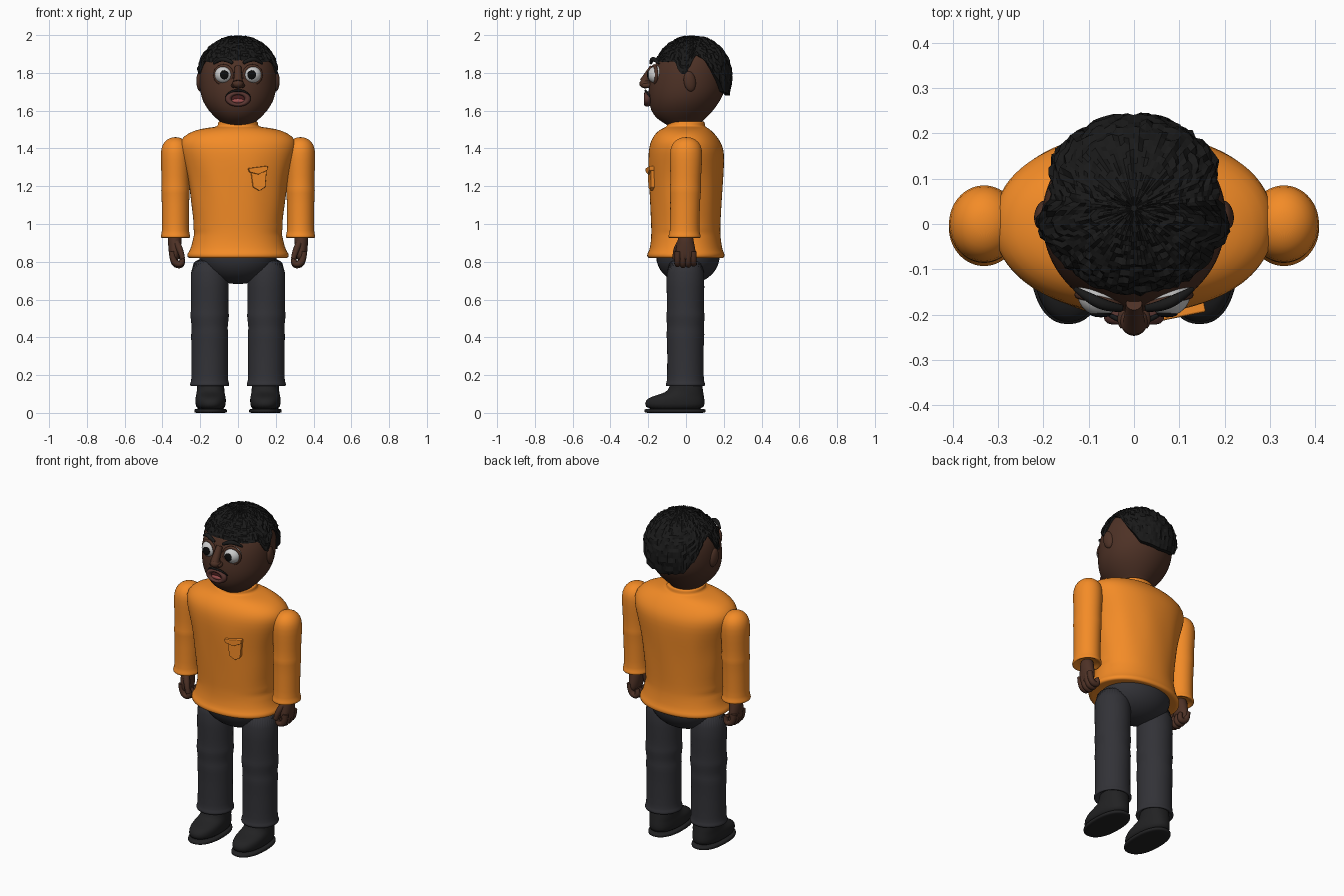
import bpy, bmesh, math, random
from mathutils import Matrix, Vector

random.seed(4)
COLORS = {
    "orange": (0.90, 0.26, 0.02), "skin": (0.075, 0.031, 0.019), "charcoal": (0.032, 0.032, 0.038),
    "shoe": (0.016, 0.016, 0.017), "hair": (0.010, 0.010, 0.010), "white": (0.85, 0.85, 0.85),
    "black": (0.004, 0.004, 0.004), "mouth": (0.06, 0.012, 0.012), "pink": (0.35, 0.08, 0.08),
    "lip": (0.10, 0.036, 0.030),
}
MATS = {}
for key, rgb in COLORS.items():
    MATS[key] = bpy.data.materials.new(key)
    MATS[key].diffuse_color = (*rgb, 1)


def finish(bm, name, mat, smooth=True, subsurf=0):
    bmesh.ops.recalc_face_normals(bm, faces=bm.faces[:])
    me = bpy.data.meshes.new(name)
    for f in bm.faces:
        f.smooth = smooth
    bm.to_mesh(me)
    bm.free()
    me.materials.append(MATS[mat])
    ob = bpy.data.objects.new(name, me)
    bpy.context.collection.objects.link(ob)
    if subsurf:
        m = ob.modifiers.new("smooth", "SUBSURF")
        m.levels = m.render_levels = subsurf
    return ob


def bridge(bm, rings):
    n = len(rings[0])
    for a, b in zip(rings, rings[1:]):
        for i in range(n):
            bm.faces.new((a[i], a[(i + 1) % n], b[(i + 1) % n], b[i]))
    bm.faces.new(rings[0])
    bm.faces.new(rings[-1])


def loft(name, mat, rings, cx=0.0, e=2.0, n=40, fold=None):
    """Stack of superellipse rings (z, y_front, y_back, half_width)."""
    bm = bmesh.new()
    out = []
    for z, y0, y1, rx in rings:
        ring = []
        for i in range(n):
            a = 2 * math.pi * i / n
            c, s = math.cos(a), math.sin(a)
            x = rx * math.copysign(abs(c) ** (2 / e), c)
            y = (y1 - y0) / 2 * math.copysign(abs(s) ** (2 / e), s)
            k = 1 + (fold(a, z) if fold else 0)
            ring.append(bm.verts.new((cx + x * k, (y0 + y1) / 2 + y * k, z)))
        out.append(ring)
    bridge(bm, out)
    return finish(bm, name, mat, subsurf=1)


def ball(name, mat, loc, size, rot=(0, 0, 0)):
    bm = bmesh.new()
    bmesh.ops.create_uvsphere(bm, u_segments=32, v_segments=18, radius=1)
    ob = finish(bm, name, mat)
    ob.location, ob.scale, ob.rotation_euler = loc, size, rot
    return ob


def ring(name, mat, loc, major, minor, scale=(1, 1, 1), yaw=0):
    bpy.ops.mesh.primitive_torus_add(major_radius=major, minor_radius=minor, major_segments=36,
                                     minor_segments=12, location=loc, rotation=(math.pi / 2, 0, yaw))
    ob = bpy.context.object
    ob.name, ob.scale = name, scale
    ob.data.materials.append(MATS[mat])
    bpy.ops.object.shade_smooth()


def tube(name, mat, pts, radii):
    cu = bpy.data.curves.new(name, "CURVE")
    cu.dimensions, cu.bevel_depth, cu.bevel_resolution, cu.use_fill_caps = "3D", 1.0, 4, True
    sp = cu.splines.new("NURBS")
    sp.points.add(len(pts) - 1)
    for p, co, r in zip(sp.points, pts, radii):
        p.co, p.radius = (*co, 1), r
    sp.use_endpoint_u, sp.order_u, sp.resolution_u = True, 3, 6
    cu.materials.append(MATS[mat])
    ob = bpy.data.objects.new(name, cu)
    bpy.context.collection.objects.link(ob)
    bpy.ops.object.select_all(action="DESELECT")
    ob.select_set(True)
    bpy.context.view_layer.objects.active = ob
    bpy.ops.object.convert(target="MESH")


# Shirt body with rolled hem, sloping shoulders and collar
def shirt_fold(a, z):
    waist = math.exp(-((z - 0.96) / 0.07) ** 2) * math.cos(a) ** 4
    chest = math.exp(-((z - 1.2) / 0.13) ** 2)
    return 0.02 * waist * math.sin(z * 130) + 0.008 * chest * math.sin(9 * a + z * 6)


loft("shirt", "orange", [
    (0.83, -0.15, 0.15, 0.20), (0.818, -0.19, 0.19, 0.25), (0.822, -0.207, 0.205, 0.27),
    (0.845, -0.206, 0.204, 0.268), (0.855, -0.195, 0.195, 0.257), (0.90, -0.187, 0.187, 0.243),
    (0.925, -0.185, 0.184, 0.236), (0.95, -0.184, 0.182, 0.233), (0.975, -0.184, 0.182, 0.234),
    (1.0, -0.185, 0.182, 0.236), (1.1, -0.19, 0.187, 0.247), (1.18, -0.194, 0.192, 0.256),
    (1.25, -0.197, 0.197, 0.267), (1.34, -0.2, 0.203, 0.295), (1.40, -0.197, 0.2, 0.312),
    (1.445, -0.185, 0.178, 0.308), (1.482, -0.160, 0.148, 0.265), (1.505, -0.13, 0.122, 0.20),
    (1.513, -0.108, 0.105, 0.125), (1.518, -0.1, 0.1, 0.105), (1.537, -0.102, 0.1, 0.107),
    (1.545, -0.096, 0.094, 0.1), (1.535, -0.08, 0.08, 0.085)], e=2.15, n=64, fold=shirt_fold)

# Chest pocket with a loose flap
def pocket_plate(name, pts, y, depth):
    bm = bmesh.new()
    f = bm.faces.new([bm.verts.new((x, 0, z)) for x, z in pts])
    g = bmesh.ops.extrude_face_region(bm, geom=[f])
    bmesh.ops.translate(bm, vec=(0, depth, 0), verts=[v for v in g["geom"] if isinstance(v, bmesh.types.BMVert)])
    ob = finish(bm, name, "orange", smooth=False)
    ob.location, ob.rotation_euler = (0.11, y, 1.24), (0, 0, 0.2)
    m = ob.modifiers.new("soft", "BEVEL")
    m.width, m.segments = 0.004, 2


pocket_plate("pocket", [(-0.042, 0.04), (0.044, 0.05), (0.036, -0.045), (0.005, -0.065), (-0.03, -0.045)], -0.194, 0.03)
pocket_plate("pocket_flap", [(-0.055, 0.055), (0.05, 0.068), (0.048, 0.045), (0.0, 0.022), (-0.05, 0.035)], -0.204, 0.035)

# Seat of the trousers
ball("trouser_seat", "charcoal", (0, 0.01, 0.83), (0.205, 0.168, 0.148))

# Head
loft("head", "skin", [
    (1.50, -0.07, 0.08, 0.075), (1.535, -0.115, 0.075, 0.085), (1.555, -0.155, 0.10, 0.112),
    (1.60, -0.187, 0.145, 0.157), (1.65, -0.197, 0.18, 0.188), (1.70, -0.2, 0.205, 0.201),
    (1.76, -0.193, 0.215, 0.205), (1.82, -0.178, 0.215, 0.203), (1.88, -0.146, 0.2, 0.188),
    (1.93, -0.105, 0.165, 0.15), (1.96, -0.05, 0.11, 0.09), (1.965, 0.0, 0.05, 0.03)])

# Hair cap: hairline height by azimuth from the front, lumpy surface
LINE = [(0, 1.868), (40, 1.857), (62, 1.86), (71, 1.80), (79, 1.79), (88, 1.85), (95, 1.895),
        (110, 1.87), (125, 1.79), (145, 1.70), (180, 1.68)]


def hairline(deg):
    for (a0, z0), (a1, z1) in zip(LINE, LINE[1:]):
        if deg <= a1:
            return z0 + (z1 - z0) * (deg - a0) / (a1 - a0)
    return LINE[-1][1]


bm = bmesh.new()
N, M, ZC = 90, 22, 1.79
rings = [[] for _ in range(M + 1)]
for i in range(N):
    az = 360 * i / N
    zl = hairline(az if az <= 180 else 360 - az)
    low = math.asin((zl - ZC) / (0.206 if zl > ZC else 0.3))
    for j in range(M + 1):
        p = low + (1.54 - low) * max(0, j - 1) / (M - 1)
        k = 0.88 if j == 0 else 1 + random.uniform(-0.035, 0.03) * (1 if j < M - 2 else 0.3)
        c, a = math.cos(p) * k, math.radians(az)
        z = ZC + math.sin(p) * (0.206 if p > 0 else 0.3) * (1 if j == 0 else k)
        rings[j].append(bm.verts.new((0.215 * c * math.sin(a), 0.035 - 0.208 * c * math.cos(a), z)))
bridge(bm, rings)
finish(bm, "hair", "hair", smooth=False)

# Nose, mouth
tube("nose_bridge", "skin", [(0, -0.175, 1.83), (0, -0.20, 1.79), (0, -0.222, 1.75)], [0.018, 0.02, 0.026])
ball("nose_tip", "skin", (0, -0.215, 1.742), (0.03, 0.032, 0.024))
ring("lips", "lip", (0, -0.205, 1.662), 0.047, 0.015, (1.08, 0.66, 1.1))
ball("mouth_cavity", "mouth", (0, -0.197, 1.662), (0.05, 0.012, 0.028))
ball("tongue", "pink", (0, -0.203, 1.652), (0.034, 0.012, 0.013))
tube("upper_lip_shadow", "hair", [(-0.066, -0.192, 1.675), (-0.04, -0.212, 1.704), (0, -0.214, 1.706),
     (0.04, -0.212, 1.704), (0.066, -0.192, 1.675)], [0.003, 0.006, 0.006, 0.006, 0.003])

for s, side in ((-1, "left"), (1, "right")):
    # Eye, iris, lids and brow
    ball(f"{side}_eye", "white", (s * 0.075, -0.153, 1.79), (0.05, 0.05, 0.048))
    ball(f"{side}_iris", "black", (s * 0.073, -0.199, 1.79), (0.023, 0.007, 0.024))
    ring(f"{side}_eyelid", "skin", (s * 0.077, -0.168, 1.79), 0.047, 0.009, yaw=s * 0.25)
    tube(f"{side}_brow", "hair", [(s * 0.028, -0.186, 1.852), (s * 0.06, -0.182, 1.872),
         (s * 0.10, -0.163, 1.872), (s * 0.13, -0.143, 1.848)], [0.008, 0.013, 0.012, 0.005])
    tube(f"{side}_nostril", "skin", [(s * 0.018, -0.19, 1.735), (s * 0.028, -0.212, 1.733),
         (s * 0.02, -0.225, 1.734)], [0.013, 0.014, 0.011])
    # Ear
    ball(f"{side}_ear", "skin", (s * 0.2, 0.02, 1.755), (0.02, 0.032, 0.054), (0.15, 0, s * 0.2))

    # Sleeve with domed shoulder and cuff
    loft(f"{side}_sleeve", "orange", [
        (0.945, -0.06, 0.045, 0.05), (0.925, -0.085, 0.07, 0.07), (0.927, -0.094, 0.079, 0.079),
        (0.943, -0.093, 0.078, 0.078), (0.95, -0.085, 0.07, 0.071), (1.05, -0.084, 0.072, 0.072),
        (1.15, -0.083, 0.076, 0.073), (1.18, -0.088, 0.081, 0.077), (1.205, -0.082, 0.077, 0.073),
        (1.3, -0.084, 0.083, 0.076), (1.38, -0.087, 0.088, 0.080), (1.42, -0.076, 0.078, 0.070),
        (1.447, -0.052, 0.054, 0.048), (1.46, -0.018, 0.02, 0.017)], cx=s * 0.331)

    # Hand: palm, curled fingers, thumb
    loft(f"{side}_palm", "skin", [(0.96, -0.04, 0.035, 0.036), (0.90, -0.045, 0.042, 0.036),
         (0.86, -0.056, 0.052, 0.033), (0.825, -0.058, 0.052, 0.028), (0.805, -0.045, 0.04, 0.018)],
         cx=s * 0.335, n=24)
    for k in range(4):
        y = -0.044 + k * 0.028
        d = 0.006 * abs(k - 1.3)
        tube(f"{side}_finger_{k + 1}", "skin", [(s * 0.35, y, 0.855), (s * 0.345, y, 0.79 + d),
             (s * 0.305, y, 0.775 + d), (s * 0.292, y, 0.80 + d), (s * 0.302, y, 0.832)],
             [0.016, 0.017, 0.016, 0.015, 0.012])
    tube(f"{side}_thumb", "skin", [(s * 0.325, -0.03, 0.90), (s * 0.305, -0.056, 0.865),
         (s * 0.293, -0.058, 0.815)], [0.018, 0.018, 0.013])

    # Trouser leg with knee folds and turned cuff
    leg = [(0.17, 0.07), (0.143, 0.09), (0.14, 0.104), (0.156, 0.105), (0.165, 0.097), (0.22, 0.097),
           (0.36, 0.096), (0.42, 0.101), (0.445, 0.095), (0.49, 0.1), (0.52, 0.103), (0.545, 0.097),
           (0.65, 0.1), (0.84, 0.104)]
    loft(f"{side}_trouser_leg", "charcoal", [(z, -0.003 - r, r - 0.003, r) for z, r in leg], cx=s * 0.15,
         fold=lambda a, z: 0.015 * math.sin(2 * a + z * 25) * math.exp(-((z - 0.45) / 0.15) ** 2))

    # Shoe and sole
    loft(f"{side}_shoe", "shoe", [
        (0.012, -0.21, 0.095, 0.075), (0.05, -0.221, 0.1, 0.081), (0.078, -0.205, 0.097, 0.081),
        (0.093, -0.16, 0.094, 0.077), (0.108, -0.108, 0.092, 0.074), (0.13, -0.085, 0.088, 0.072),
        (0.2, -0.08, 0.08, 0.07)], cx=s * 0.145, e=2.3)
    loft(f"{side}_sole", "shoe", [(0.0, -0.21, 0.095, 0.078), (0.001, -0.222, 0.104, 0.087),
         (0.02, -0.222, 0.104, 0.087), (0.023, -0.21, 0.095, 0.078)], cx=s * 0.145, e=2.3)
